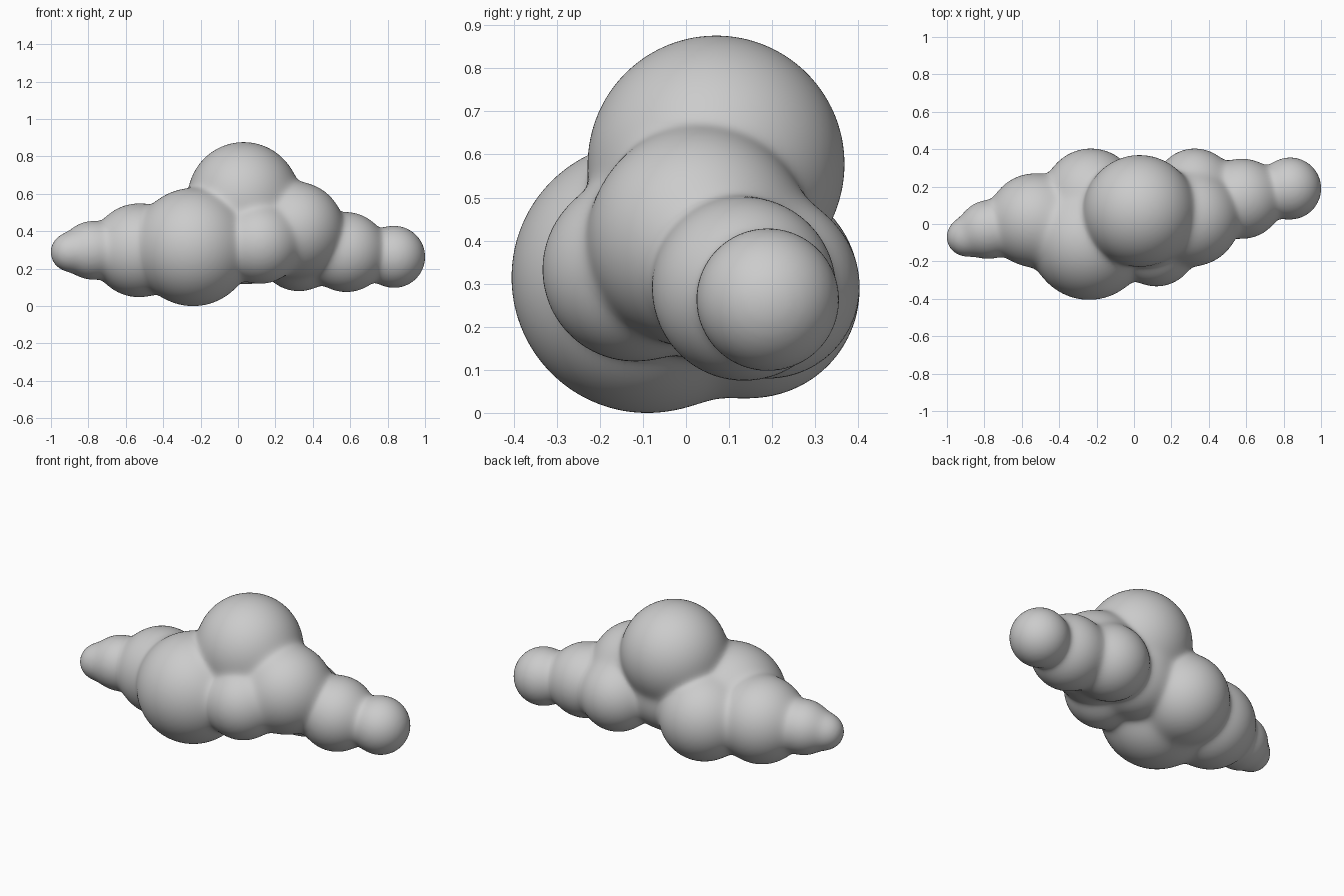
import bpy, bmesh, math
from mathutils import Vector, Matrix

if "Cube" in bpy.data.objects:
    bpy.data.objects.remove(bpy.data.objects["Cube"])

# Puffs of the cloud: x, y, z, radius
PUFFS = [
    (-0.90, -0.07, 0.29, 0.10),    # left tip
    (-0.78, -0.03, 0.30, 0.155),
    (-0.53, 0.02, 0.30, 0.25),
    (-0.24, -0.09, 0.317, 0.315),  # big front left
    (-0.23, 0.15, 0.29, 0.253),    # back left
    (0.03, 0.07, 0.58, 0.298),     # crown
    (0.05, 0.08, 0.34, 0.22),      # core
    (0.12, -0.12, 0.335, 0.213),   # front middle
    (0.31, 0.03, 0.41, 0.255),     # upper right
    (0.325, 0.19, 0.295, 0.213),   # back right
    (0.58, 0.135, 0.29, 0.213),
    (0.835, 0.19, 0.265, 0.165),   # right tip
]
BLEND = 0.018  # softness of the creases


def blended_field(p):
    """Distance to the softly merged puffs, and its gradient."""
    parts = []
    for x, y, z, r in PUFFS:
        v = p - Vector((x, y, z))
        parts.append((v.length - r, v.normalized()))
    nearest = min(d for d, n in parts)
    total, grad = 0.0, Vector()
    for d, n in parts:
        w = math.exp((nearest - d) / BLEND)
        total += w
        grad += n * w
    return nearest - BLEND * math.log(total), grad / total


# All puffs in one mesh
mesh = bpy.data.meshes.new("cloud")
bm = bmesh.new()
for x, y, z, r in PUFFS:
    bmesh.ops.create_icosphere(bm, subdivisions=4, radius=r,
                               matrix=Matrix.Translation((x, y, z)))
bm.to_mesh(mesh)
bm.free()
cloud = bpy.data.objects.new("cloud", mesh)
bpy.context.collection.objects.link(cloud)
bpy.context.view_layer.objects.active = cloud
cloud.select_set(True)

# Merge into one skin and relax it
remesh = cloud.modifiers.new("merge", 'REMESH')
remesh.mode = 'VOXEL'
remesh.voxel_size = 0.015
relax = cloud.modifiers.new("relax", 'SMOOTH')
relax.iterations = 6
bpy.ops.object.modifier_apply(modifier="merge")
bpy.ops.object.modifier_apply(modifier="relax")

# Pull the skin onto the blended surface
for vert in cloud.data.vertices:
    p = vert.co.copy()
    for _ in range(4):
        d, g = blended_field(p)
        p -= g * (d / max(g.length_squared, 0.15))
    vert.co = p

# Stand on the ground
low = min(v.co.z for v in cloud.data.vertices)
for vert in cloud.data.vertices:
    vert.co.z -= low
bpy.ops.object.shade_smooth()
